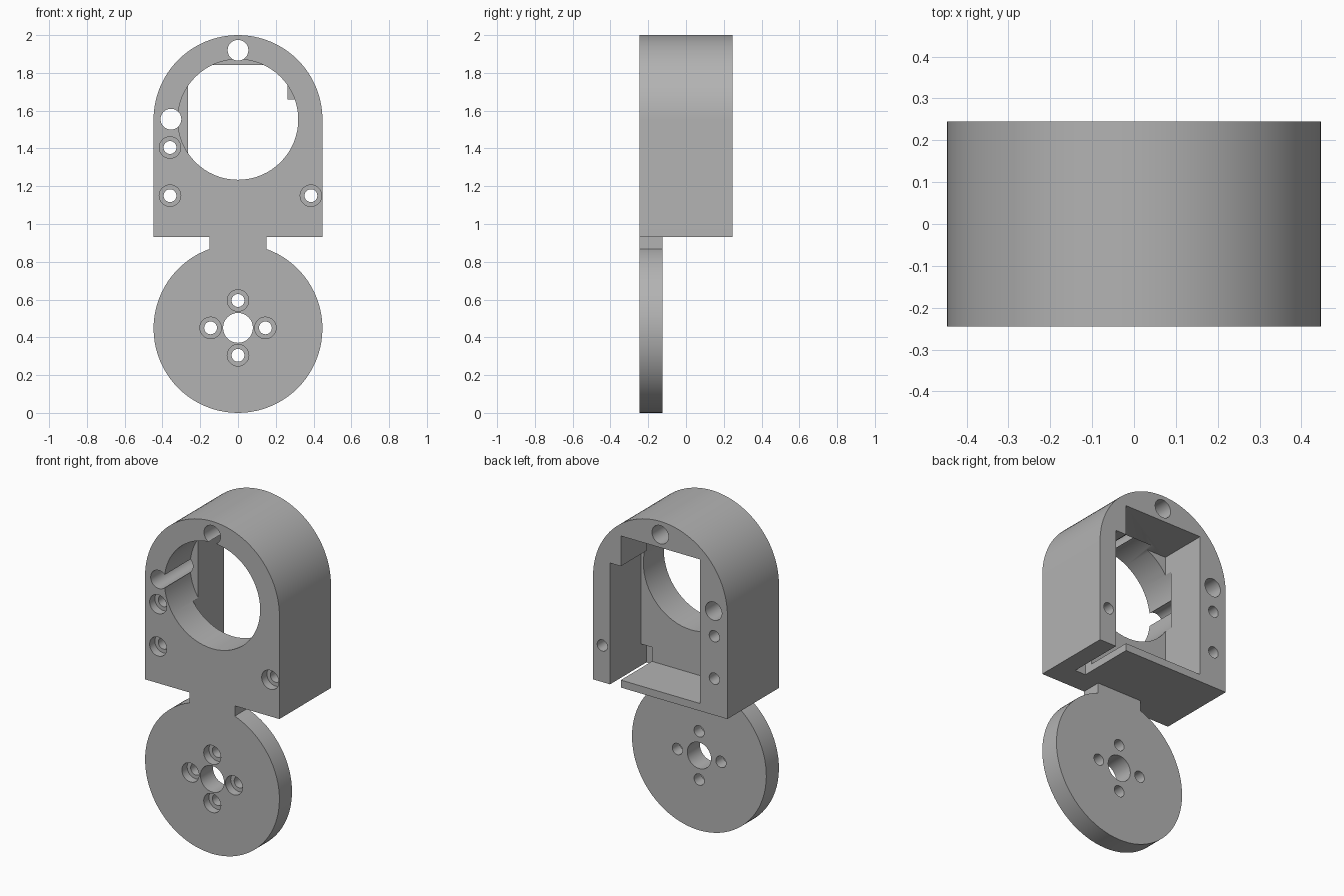
import bpy, bmesh, math

cube = bpy.data.objects.get("Cube")
if cube:
    bpy.data.objects.remove(cube, do_unlink=True)

FRONT, BACK = -0.245, 0.245
PLATE_BACK = -0.125     # rear of the round mounting plate
POCKET_FLOOR = -0.05    # how far the rear pocket reaches forward
R = 0.447
ARCH_Z, DISC_Z, BASE_Z = 1.553, 0.447, 0.93

grey = bpy.data.materials.new("Plain grey")
grey.use_nodes = True
colour = (0.45, 0.45, 0.45, 1)
grey.diffuse_color = colour
grey.node_tree.nodes["Principled BSDF"].inputs["Base Color"].default_value = colour


def extrude(name, profile, y0, y1):
    """Solid made by sweeping an (x, z) outline from y0 back to y1."""
    bm = bmesh.new()
    face = bm.faces.new([bm.verts.new((x, y0, z)) for x, z in profile])
    swept = bmesh.ops.extrude_face_region(bm, geom=[face])["geom"]
    bmesh.ops.translate(bm, vec=(0, y1 - y0, 0),
                        verts=[v for v in swept if isinstance(v, bmesh.types.BMVert)])
    bmesh.ops.recalc_face_normals(bm, faces=bm.faces)
    mesh = bpy.data.meshes.new(name)
    bm.to_mesh(mesh)
    bm.free()
    mesh.materials.append(grey)
    obj = bpy.data.objects.new(name, mesh)
    bpy.context.collection.objects.link(obj)
    return obj


def arc(x, z, r, start, end, steps):
    angles = [start + (end - start) * i / steps for i in range(steps + 1)]
    return [(x + r * math.cos(a), z + r * math.sin(a)) for a in angles]


def cut(target, profile, y0, y1):
    cutter = extrude("cutter", profile, y0, y1)
    cutter.hide_render = True
    mod = target.modifiers.new("Cut", "BOOLEAN")
    mod.operation, mod.solver, mod.object = "DIFFERENCE", "EXACT", cutter
    bpy.context.view_layer.objects.active = target
    bpy.ops.object.modifier_apply(modifier=mod.name)
    bpy.data.objects.remove(cutter, do_unlink=True)


def hole(target, x, z, r, y0=-0.4, y1=0.4, steps=32):
    cut(target, arc(x, z, r, 0, math.tau, steps)[:-1], y0, y1)


def screw_hole(target, x, z):
    hole(target, x, z, 0.034)
    hole(target, x, z, 0.057, y1=FRONT + 0.05)


# Arched housing
housing = extrude("housing", [(-R, BASE_Z), (R, BASE_Z)]
                  + arc(0, ARCH_Z, R, 0, math.pi, 48), FRONT, BACK)

# Rear pocket with the stepped side and a slot open at the bottom
left, inner, outer = -0.265, 0.262, 0.334
floor, step, top = 0.975, 1.66, 1.842
cut(housing, [(left, floor), (inner, floor), (inner, 0.8), (outer, 0.8),
              (outer, step), (inner, step), (inner, top), (left, top)],
    POCKET_FLOOR, 0.4)
# Deeper end of the slot
cut(housing, [(inner, 0.8), (outer, 0.8), (outer, 1.06), (inner, 1.06)], -0.1, 0.1)

# Main bore, round passages and counterbored screw holes
hole(housing, 0, ARCH_Z, 0.319, y1=0, steps=64)
hole(housing, 0, 1.92, 0.055)
hole(housing, -0.355, 1.555, 0.055)
for x, z in ((-0.36, 1.405), (-0.36, 1.15), (0.386, 1.15)):
    screw_hole(housing, x, z)

# Round mounting plate with its neck
neck = 0.15
gap = math.asin(neck / R)
plate = extrude("mounting_plate", [(neck, BASE_Z), (-neck, BASE_Z)]
                + arc(0, DISC_Z, R, math.pi / 2 + gap, math.pi / 2 + math.tau - gap, 72),
                FRONT, PLATE_BACK)
hole(plate, 0, DISC_Z + 0.003, 0.079)
for i in range(4):
    a = i * math.pi / 2
    screw_hole(plate, 0.145 * math.cos(a), DISC_Z + 0.003 + 0.145 * math.sin(a))

# Smooth the round walls, keep the edges crisp
for obj in (housing, plate):
    bpy.ops.object.select_all(action="DESELECT")
    obj.select_set(True)
    bpy.context.view_layer.objects.active = obj
    bpy.ops.object.shade_smooth_by_angle(angle=math.radians(30))
